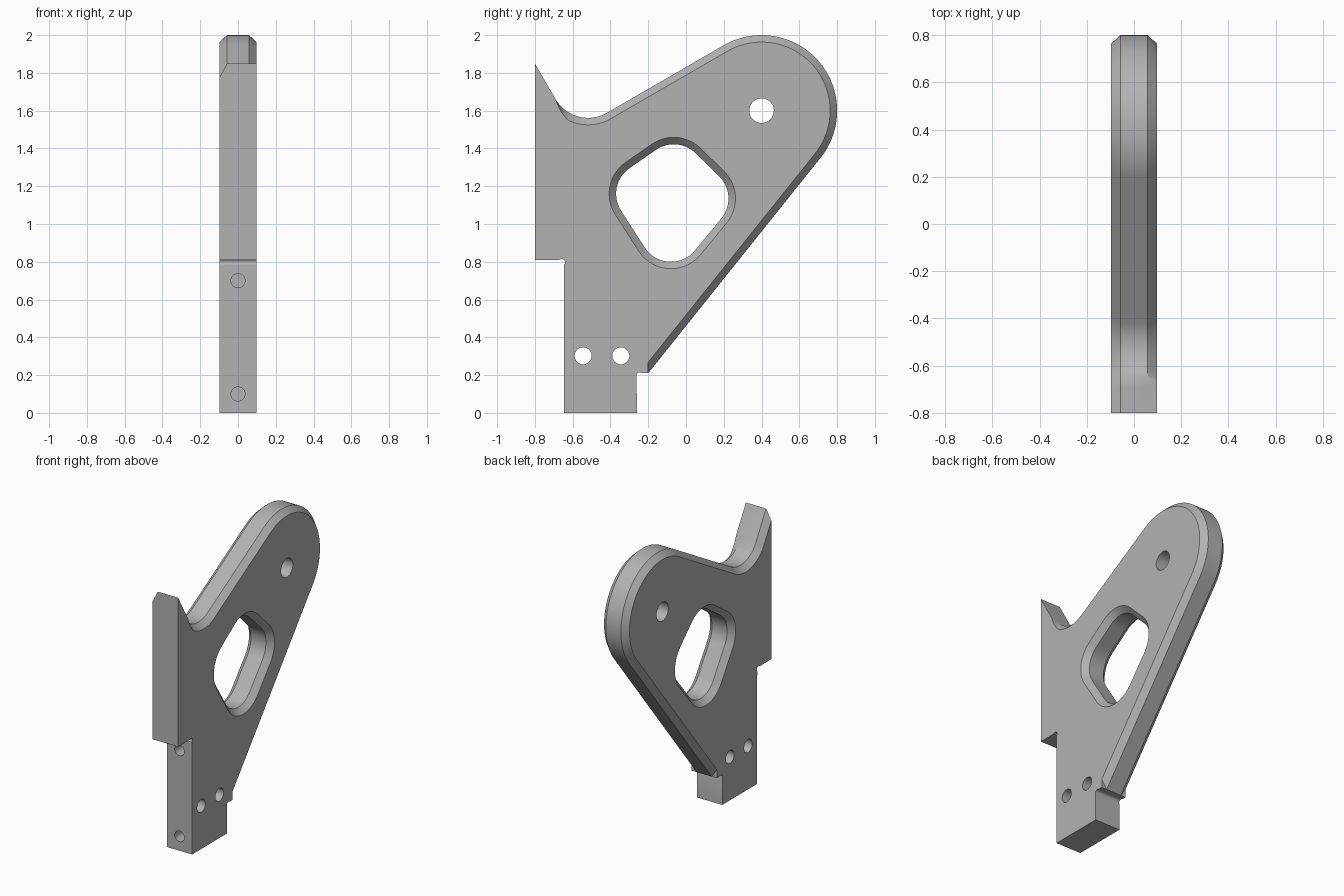
import bpy, bmesh, math
from mathutils import Vector

HALF, MID, CHAMFER = 0.098, 0.058, 0.037   # half thickness, chamfer start, chamfer width
SLOPE = math.radians(51.33)                # lean of the long back edge

if "Cube" in bpy.data.objects:
    bpy.data.objects.remove(bpy.data.objects["Cube"])

grey = bpy.data.materials.new("plain grey")
grey.use_nodes = True
colour = (0.45, 0.45, 0.45, 1)
grey.diffuse_color = colour
grey.node_tree.nodes["Principled BSDF"].inputs["Base Color"].default_value = colour


def polar(angle):
    return Vector((math.cos(angle), math.sin(angle)))


def arc(centre, radius, start, end, steps):
    """Points on an arc in the (y, z) plane with their outward directions."""
    dirs = [polar(start + (end - start) * i / steps) for i in range(steps + 1)]
    return [(Vector(centre) + d * radius, d) for d in dirs]


def loft(name, rings):
    """Closed solid through matching rings of 3D points."""
    bm = bmesh.new()
    loops = [[bm.verts.new(p) for p in ring] for ring in rings]
    n = len(loops[0])
    for a, b in zip(loops, loops[1:]):
        for i in range(n):
            j = (i + 1) % n
            bm.faces.new((a[i], a[j], b[j], b[i]))
    bm.faces.new(loops[0][::-1])
    bm.faces.new(loops[-1])
    bmesh.ops.remove_doubles(bm, verts=bm.verts, dist=1e-5)
    bmesh.ops.recalc_face_normals(bm, faces=bm.faces)
    mesh = bpy.data.meshes.new(name)
    bm.to_mesh(mesh)
    bm.free()
    mesh.materials.append(grey)
    ob = bpy.data.objects.new(name, mesh)
    bpy.context.collection.objects.link(ob)
    return ob


# Plate outline: (point, inward chamfer offset, share of chamfer on the left face)
outline = []


def plain(*points):
    outline.extend((Vector(p), Vector((0, 0)), 0) for p in points)


def relief(centre, start, end):
    plain(*[p for p, d in arc(centre, 0.018, math.radians(start), math.radians(end), 10)])


plain((-0.645, 0), (-0.26, 0))
relief((-0.245, 0.197), 205, 50)                    # back step
plain((-0.2, 0.21))
outline.append((Vector((-0.2, 0.21)), Vector((0, CHAMFER / math.cos(SLOPE))), 1))
for p, d in arc((0.4, 1.6), 0.4, SLOPE - math.pi / 2, math.radians(120), 48):
    outline.append((p, -d * CHAMFER, 1))            # big round lobe
for p, d in arc((-0.518, 1.762), 0.2, math.radians(300), math.radians(210), 24):
    fade = min(1, max(0, (p.x + 0.69) / 0.08))      # chamfer runs out near the horn
    outline.append((p, d * CHAMFER, fade))
outline.append((Vector((-0.8, 1.85)), Vector((0, -2 * CHAMFER)), 0))
plain((-0.8, 0.81))
relief((-0.658, 0.797), 135, -45)                   # front step


def outline_ring(x, cut, faded):
    ring = []
    for p, off, share in outline:
        q = p + off * cut * (share if faded else 1)
        ring.append((x, q.x, q.y))
    return ring


plate = loft("bracket_plate", [
    outline_ring(-HALF, 1, False), outline_ring(-MID, 0, False),
    outline_ring(MID, 0, True), outline_ring(HALF, 1, True)])

# Large rounded window: hull around four circles, flared at both faces
corners = [Vector(c) for c in ((-0.08, 0.965), (0.06, 1.135), (-0.065, 1.257), (-0.205, 1.16))]


def window_ring(x, radius):
    ring = []
    for i, c in enumerate(corners):
        before, after = c - corners[i - 1], corners[(i + 1) % 4] - c
        start = math.atan2(-before.x, before.y)
        end = math.atan2(-after.x, after.y)
        if end < start:
            end += 2 * math.pi
        ring += [(x, p.x, p.y) for p, d in arc(c, radius, start, end, 14)]
    return ring


inner, spread = 0.165, CHAMFER / (HALF - MID)
flare = inner + spread * (0.15 - MID)
cutters = [loft("window_cutter", [
    window_ring(-0.15, flare), window_ring(-MID, inner),
    window_ring(MID, inner), window_ring(0.15, flare)])]

# Cross holes through the plate
for y, z, r in ((0.4, 1.6, 0.065), (-0.545, 0.302, 0.045), (-0.345, 0.302, 0.045)):
    circle = [p for p, d in arc((y, z), r, 0, 2 * math.pi, 40)][:-1]
    cutters.append(loft("hole_cutter", [[(x, p.x, p.y) for p in circle] for x in (-0.2, 0.2)]))

# Blind fixing holes in the front edge
for z in (0.1, 0.7):
    circle = [p for p, d in arc((0, z), 0.037, 0, 2 * math.pi, 32)][:-1]
    cutters.append(loft("front_hole_cutter", [[(p.x, y, p.y) for p in circle] for y in (-0.75, -0.45)]))

# Cut everything, then drop the cutters
bpy.ops.object.select_all(action='DESELECT')
bpy.context.view_layer.objects.active = plate
plate.select_set(True)
for cutter in cutters:
    cutter.hide_render = True
    mod = plate.modifiers.new("cut", 'BOOLEAN')
    mod.operation, mod.solver, mod.object = 'DIFFERENCE', 'EXACT', cutter
    bpy.ops.object.modifier_apply(modifier=mod.name)
    bpy.data.objects.remove(cutter)
bpy.ops.object.shade_smooth_by_angle(angle=math.radians(25))
